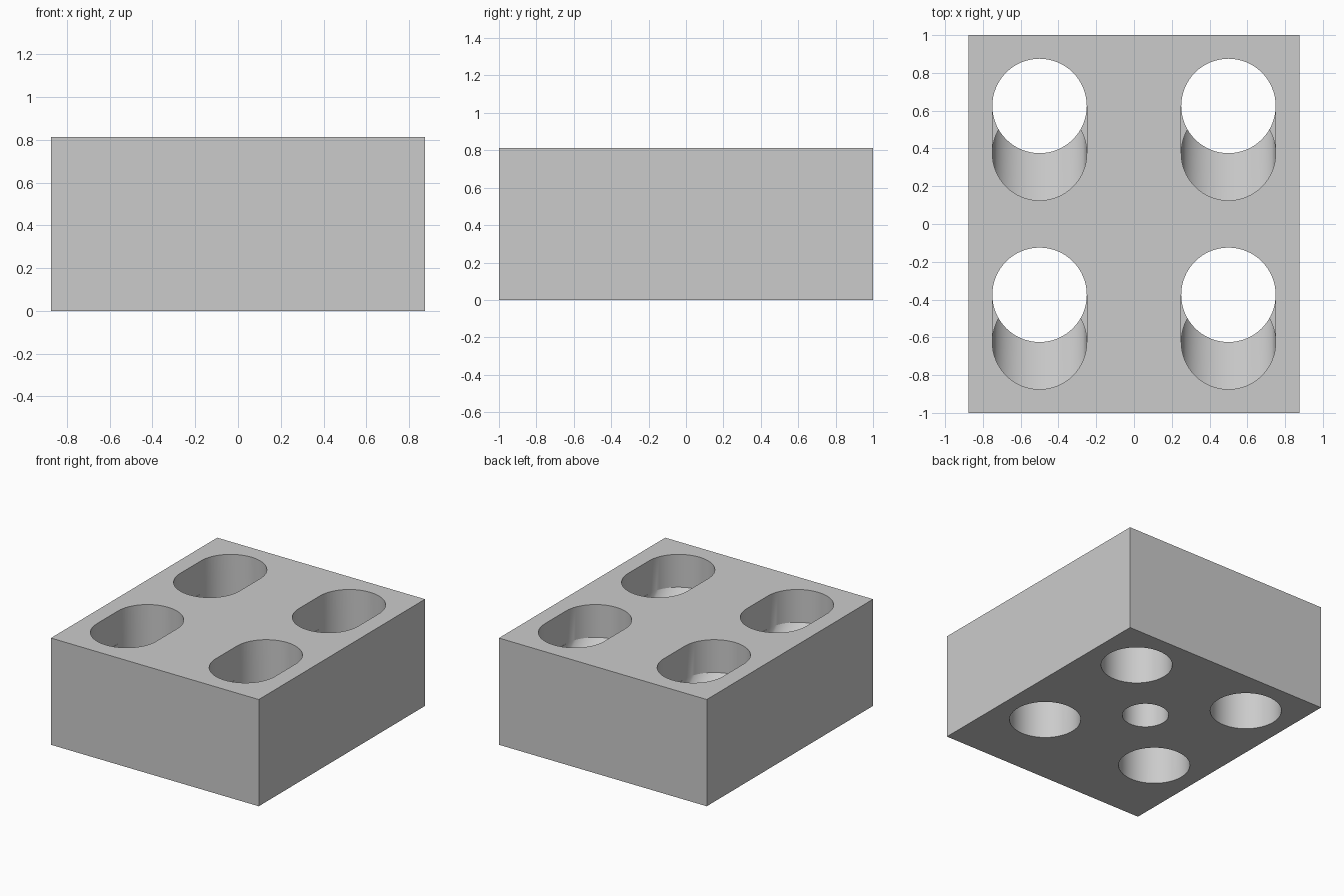
import bpy, bmesh, math

cube = bpy.data.objects.get("Cube")
if cube:
    bpy.data.objects.remove(cube, do_unlink=True)

W, D, H = 1.75, 2.0, 0.8125
R = 0.25                      # radius of the four holes
STEP, LOW = 0.5625, 0.3125    # heights where the ramp starts and ends
SIDES = 64

grey = bpy.data.materials.new("light_grey")
grey.use_nodes = True
grey.diffuse_color = (0.6, 0.6, 0.6, 1)
grey.node_tree.nodes["Principled BSDF"].inputs["Base Color"].default_value = (0.6, 0.6, 0.6, 1)


def add_object(name, bm):
    bmesh.ops.recalc_face_normals(bm, faces=bm.faces)
    mesh = bpy.data.meshes.new(name)
    bm.to_mesh(mesh)
    bm.free()
    mesh.materials.append(grey)
    obj = bpy.data.objects.new(name, mesh)
    bpy.context.collection.objects.link(obj)
    return obj


def hull_of_rings(name, rings, radius):
    """Solid hull around horizontal circles given by their centres."""
    bm = bmesh.new()
    for cx, cy, cz in rings:
        for i in range(SIDES):
            a = math.tau * i / SIDES
            bm.verts.new((cx + radius * math.cos(a), cy + radius * math.sin(a), cz))
    bmesh.ops.convex_hull(bm, input=bm.verts)
    bmesh.ops.dissolve_limit(bm, angle_limit=0.001, verts=bm.verts, edges=bm.edges)
    return add_object(name, bm)


# Solid block
bm = bmesh.new()
bmesh.ops.create_cube(bm, size=1)
for v in bm.verts:
    v.co = (v.co.x * W, v.co.y * D, (v.co.z + 0.5) * H)
block = add_object("holder_block", bm)
bpy.context.view_layer.objects.active = block
block.select_set(True)


def carve(cutter):
    cutter.hide_render = True
    mod = block.modifiers.new("cut", 'BOOLEAN')
    mod.operation = 'DIFFERENCE'
    mod.solver = 'EXACT'
    mod.object = cutter
    bpy.ops.object.modifier_apply(modifier=mod.name)
    bpy.data.objects.remove(cutter, do_unlink=True)


# Four holes: straight bore, oblong mouth, slanted ramp between them
for x in (-0.5, 0.5):
    for back in (0.625, -0.375):
        front = back - 0.25
        carve(hull_of_rings("mouth_cutter", [(x, y, z) for y in (front, back)
                                             for z in (STEP, H + 0.1)], R))
        carve(hull_of_rings("bore_cutter", [(x, back, -0.1), (x, back, H + 0.1)], R))
        carve(hull_of_rings("ramp_cutter", [(x, front, STEP), (x, back, LOW)], R))

# Blind hole in the underside
carve(hull_of_rings("socket_cutter", [(0, 0.125, -0.1), (0, 0.125, 0.5)], 0.1625))

bpy.ops.object.shade_smooth_by_angle(angle=math.radians(15))
